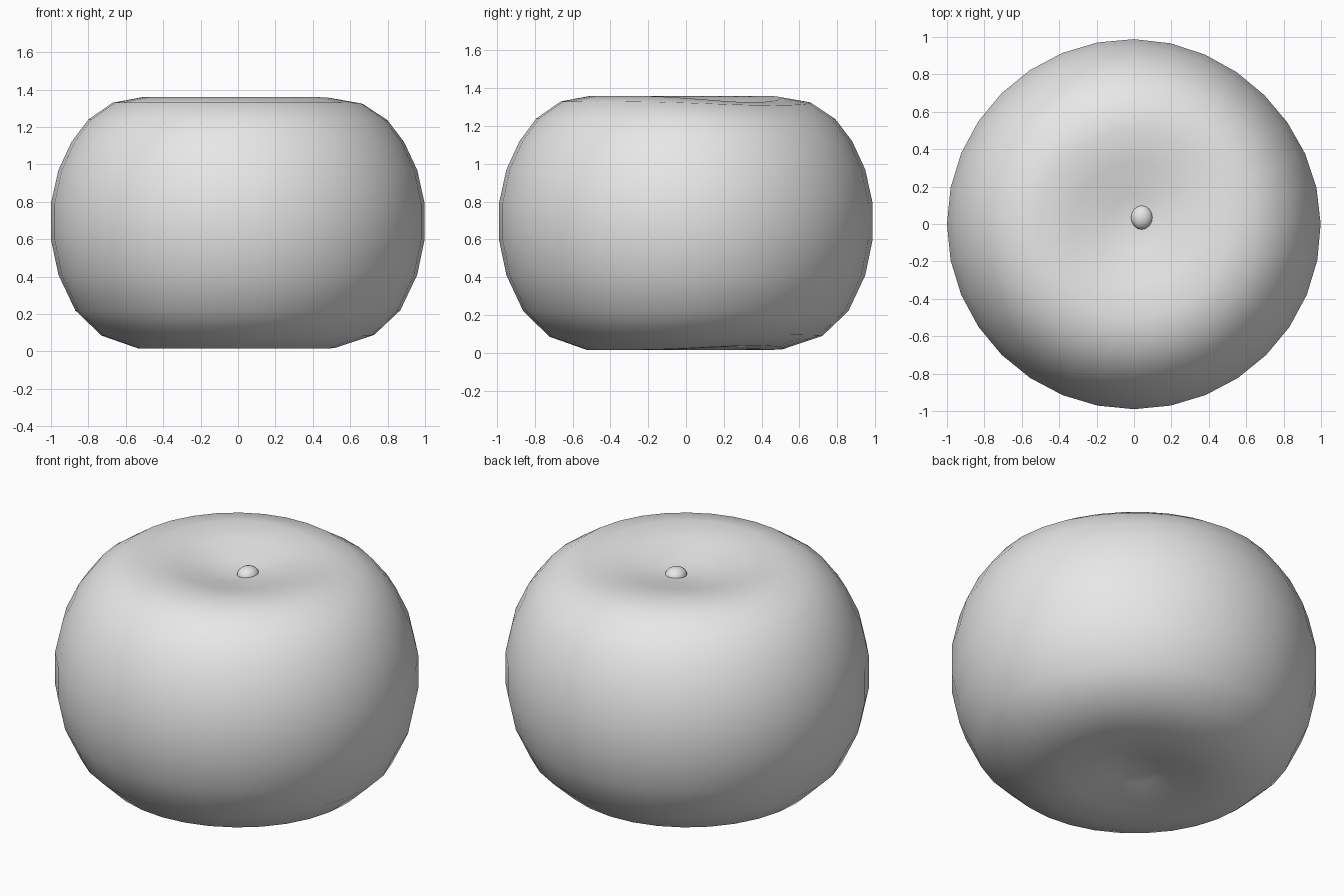
import bpy, bmesh, math
from mathutils import Matrix

if "Cube" in bpy.data.objects:
    bpy.data.objects.remove(bpy.data.objects["Cube"], do_unlink=True)

SEGMENTS = 32

# Single plain grey
grey = bpy.data.materials.new("light_grey")
grey.use_nodes = True
grey.diffuse_color = (0.8, 0.8, 0.8, 1)
grey.node_tree.nodes["Principled BSDF"].inputs["Base Color"].default_value = (0.8, 0.8, 0.8, 1)


def finish(name, bm):
    bmesh.ops.recalc_face_normals(bm, faces=bm.faces)
    for f in bm.faces:
        f.smooth = True
    mesh = bpy.data.meshes.new(name)
    bm.to_mesh(mesh)
    bm.free()
    mesh.materials.append(grey)
    obj = bpy.data.objects.new(name, mesh)
    bpy.context.collection.objects.link(obj)
    return obj


# Squat fruit body: radius and height from the bottom dimple up to the top dimple
profile = [(0.15, 0.07), (0.34, 0.015), (0.53, 0.015), (0.73, 0.085), (0.87, 0.22),
           (0.96, 0.41), (1.0, 0.6), (1.0, 0.79), (0.96, 0.97), (0.89, 1.12),
           (0.80, 1.24), (0.67, 1.33), (0.51, 1.36), (0.33, 1.33), (0.15, 1.285)]
bm = bmesh.new()
rings = []
for r, z in profile:
    ring = []
    for i in range(SEGMENTS):
        a = 2 * math.pi * i / SEGMENTS
        # One quarter of the rim is slightly flattened
        dent = max(0, math.cos(a - math.pi / 4)) ** 3
        edge = max(0, 1 - abs(r - 0.5) / 0.4) * dent
        shift = -0.035 * edge if z > 0.7 else 0.025 * edge
        rr = r * (1 - 0.015 * dent ** 2)
        ring.append(bm.verts.new((rr * math.cos(a), rr * 0.99 * math.sin(a), z + shift)))
    rings.append(ring)
for low, high in zip(rings, rings[1:]):
    for i in range(SEGMENTS):
        j = (i + 1) % SEGMENTS
        bm.faces.new((low[i], low[j], high[j], high[i]))
for ring, z in ((rings[0], 0.095), (rings[-1], 1.265)):
    centre = bm.verts.new((0, 0, z))
    for i in range(SEGMENTS):
        bm.faces.new((ring[i], ring[(i + 1) % SEGMENTS], centre))
finish("fruit_body", bm)

# Short rounded stem nub sitting in the top dimple
bm = bmesh.new()
bmesh.ops.create_uvsphere(bm, u_segments=16, v_segments=12, radius=1,
                          matrix=Matrix.Diagonal((0.058, 0.065, 0.045, 1)))
stem = finish("stem_nub", bm)
stem.location = (0.042, 0.035, 1.268)
